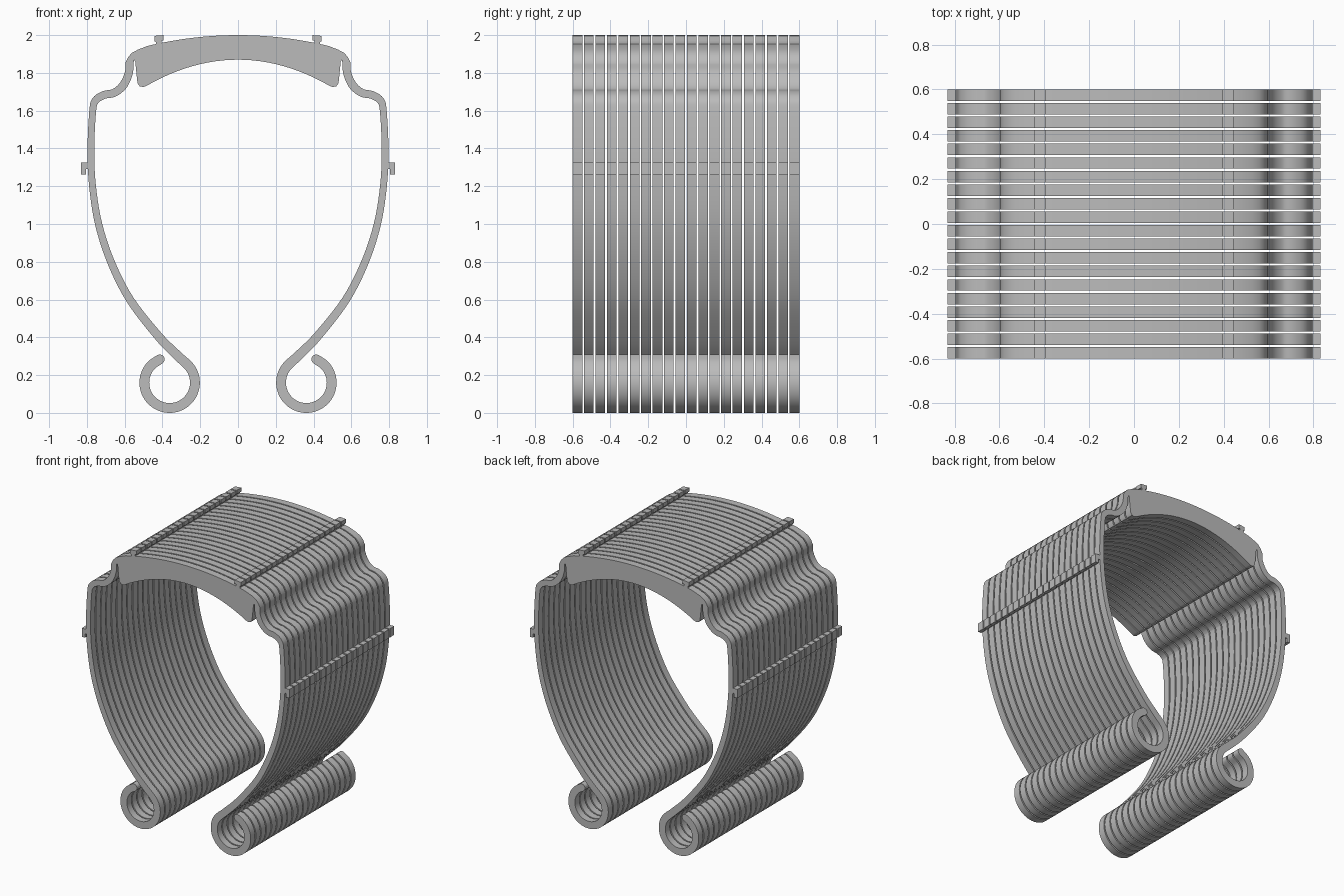
import bpy
import bmesh
from math import sin, cos, pi, radians
from mathutils import Vector

if "Cube" in bpy.data.objects:
    bpy.data.objects.remove(bpy.data.objects["Cube"], do_unlink=True)

COUNT, THICK, DEPTH = 20, 0.051, 1.2
PITCH = (DEPTH - THICK) / (COUNT - 1)

grey = bpy.data.materials.new("plain grey")
grey.use_nodes = True
grey.diffuse_color = (0.5, 0.5, 0.5, 1)
grey.node_tree.nodes["Principled BSDF"].inputs["Base Color"].default_value = (0.5, 0.5, 0.5, 1)


def plates(name, outlines):
    """Extrude x-z outlines into one thin plate and repeat it along y."""
    bm = bmesh.new()
    for outline in outlines:
        face = bm.faces.new([bm.verts.new((x, -DEPTH / 2, z)) for x, z in outline])
        ext = bmesh.ops.extrude_face_region(bm, geom=[face], use_keep_orig=True)
        verts = [v for v in ext["geom"] if isinstance(v, bmesh.types.BMVert)]
        bmesh.ops.translate(bm, verts=verts, vec=(0, THICK, 0))
    bmesh.ops.recalc_face_normals(bm, faces=bm.faces)
    mesh = bpy.data.meshes.new(name)
    bm.to_mesh(mesh)
    bm.free()
    mesh.materials.append(grey)
    obj = bpy.data.objects.new(name, mesh)
    bpy.context.collection.objects.link(obj)
    array = obj.modifiers.new("repeat", 'ARRAY')
    array.count = COUNT
    array.use_relative_offset = False
    array.use_constant_offset = True
    array.constant_offset_displace = (0, PITCH, 0)
    return obj


def spline(points, steps):
    """Catmull-Rom curve through (x, z, half width) points."""
    pts = [Vector(p) for p in points]
    pts = [2 * pts[0] - pts[1]] + pts + [2 * pts[-1] - pts[-2]]
    out = []
    for a, b, c, d in zip(pts, pts[1:], pts[2:], pts[3:]):
        for i in range(steps):
            t = i / steps
            out.append(0.5 * (2 * b + (c - a) * t + (2 * a - 5 * b + 4 * c - d) * t ** 2
                              + (3 * b - a - 3 * c + d) * t ** 3))
    return out + [pts[-2]]


def mirrored(outline):
    return [(-x, z) for x, z in reversed(outline)]


# Centre line of one arm: shoulder, step, long side, curled foot
arm = [(0.574, 1.855, 0.021), (0.578, 1.80, 0.021), (0.607, 1.735, 0.022),
       (0.655, 1.695, 0.021), (0.71, 1.683, 0.021), (0.753, 1.655, 0.02),
       (0.769, 1.60, 0.018), (0.779, 1.39, 0.018), (0.77, 1.20, 0.018),
       (0.738, 1.0, 0.019), (0.673, 0.80, 0.02), (0.572, 0.60, 0.021),
       (0.425, 0.41, 0.023), (0.325, 0.308, 0.025)]
for i in range(13):
    a = radians(140 + i * (287 / 12))
    arm.append((0.362 + 0.134 * cos(a), 0.16 + 0.134 * sin(a), 0.026))

line = spline(arm, 5)
outer, inner = [], []
for i, p in enumerate(line):
    d = (line[min(i + 1, len(line) - 1)] - line[max(i - 1, 0)]).xy.normalized()
    n = Vector((-d.y, d.x)) * p.z
    outer.append(tuple(p.xy + n))
    inner.append(tuple(p.xy - n))
tip = [tuple(line[-1].xy + n * cos(pi * k / 8) + d * line[-1].z * sin(pi * k / 8))
       for k in range(1, 8)]

# Half of the rib: crown arc, shoulder, arm, slit, lug and underside arc
crown = [(0.04 * i, 2.0 - 0.25 * (0.04 * i) ** 2) for i in range(13)]
shoulder = [(0.53, 1.923), (0.56, 1.907), (0.58, 1.886)]
lug = [(0.549, 1.868), (0.544, 1.86), (0.538, 1.80), (0.532, 1.745),
       (0.52, 1.729), (0.502, 1.725), (0.487, 1.73)]
underside = [(0.04 * i, 1.87 - 0.59 * (0.04 * i) ** 2) for i in range(11, -1, -1)]
half = crown + shoulder + outer + tip + inner[::-1] + lug + underside
ribs = plates("band_ribs", [half + mirrored(half)[1:-1]])

# Small headed tabs on the crown and on both sides
crown_tab = [(0.402, 1.945), (0.432, 1.94), (0.436, 1.967), (0.443, 1.967),
             (0.443, 1.996), (0.394, 2.0), (0.394, 1.972), (0.406, 1.972)]
side_tab = [(0.775, 1.29), (0.806, 1.29), (0.806, 1.262), (0.831, 1.262),
            (0.831, 1.325), (0.775, 1.325)]
plates("crown_tabs", [crown_tab, mirrored(crown_tab)])
plates("side_tabs", [side_tab, mirrored(side_tab)])

# Smooth the curved rib walls, keeping their flat cheeks crisp
bpy.ops.object.select_all(action='DESELECT')
ribs.select_set(True)
bpy.context.view_layer.objects.active = ribs
bpy.ops.object.shade_smooth_by_angle(angle=radians(35))
